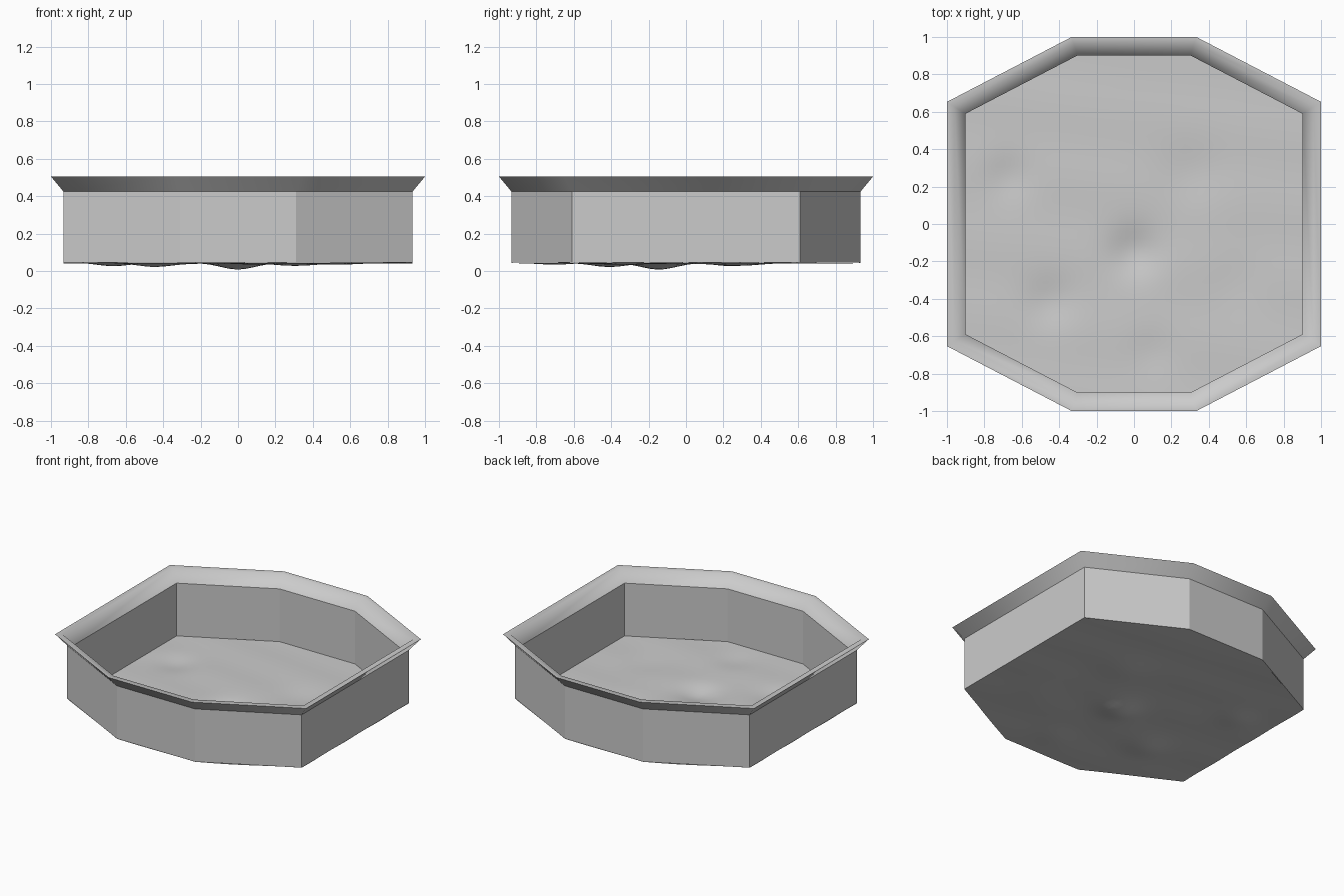
import bpy, bmesh
from math import radians, exp, sin
from mathutils import Vector

if "Cube" in bpy.data.objects:
    bpy.data.objects.remove(bpy.data.objects["Cube"])

# Stretched octagon outline at unit size, counter-clockwise
OCT = [(0.333, -1), (1, -0.653), (1, 0.653), (0.333, 1),
       (-0.333, 1), (-1, 0.653), (-1, -0.653), (-0.333, -1)]


def finish(bm, name):
    bmesh.ops.recalc_face_normals(bm, faces=bm.faces)
    mesh = bpy.data.meshes.new(name)
    bm.to_mesh(mesh)
    bm.free()
    ob = bpy.data.objects.new(name, mesh)
    bpy.context.collection.objects.link(ob)
    return ob


def sweep(name, profile):
    """Sweep an open (scale, z) profile around the octagon."""
    bm = bmesh.new()
    loops = [[bm.verts.new((x * s, y * s, z)) for x, y in OCT] for s, z in profile]
    for a, b in zip(loops, loops[1:]):
        for i in range(8):
            j = (i + 1) % 8
            bm.faces.new((a[i], a[j], b[j], b[i]))
    # orientation: profiles run outside-bottom -> over the top -> inside, or reverse
    return finish(bm, name)


def smooth(ob, degrees):
    bpy.ops.object.select_all(action='DESELECT')
    ob.select_set(True)
    bpy.context.view_layer.objects.active = ob
    bpy.ops.object.shade_smooth_by_angle(angle=radians(degrees))


# Side wall, thin shell with flat faces
sweep("wall", [(0.902, 0.425), (0.902, 0.045), (0.934, 0.045), (0.934, 0.425)])

# Flared rim with a narrow flat lip
rim = sweep("rim", [(0.934, 0.425), (1.0, 0.505), (0.96, 0.505), (0.902, 0.425)])
smooth(rim, 60)

# Uneven floor: grid trimmed to the octagon, with shallow dents (x, y, depth, radius)
DENTS = [(0.0, -0.15, 0.037, 0.13), (-0.45, -0.42, 0.020, 0.13),
         (-0.67, 0.25, 0.018, 0.12), (0.3, 0.25, 0.013, 0.16),
         (0.1, -0.68, 0.010, 0.12), (0.55, -0.3, 0.008, 0.15)]
bm = bmesh.new()
bmesh.ops.create_grid(bm, x_segments=48, y_segments=48, size=0.933)
for i in range(8):
    p, q = Vector((*OCT[i], 0)) * 0.933, Vector((*OCT[(i + 1) % 8], 0)) * 0.933
    outward = (q - p).cross(Vector((0, 0, 1)))
    bmesh.ops.bisect_plane(bm, geom=bm.verts[:] + bm.edges[:] + bm.faces[:],
                           plane_co=p, plane_no=outward, clear_outer=True)
for v in bm.verts:
    x, y = v.co.x, v.co.y
    z = 0.042 + 0.003 * sin(5 * x + 9 * y) * sin(7 * y - 3 * x)
    for dx, dy, depth, r in DENTS:
        z -= depth * exp(-((x - dx) ** 2 + (y - dy) ** 2) / (r * r))
    v.co.z = max(z, 0.0)
floor = finish(bm, "floor")
if floor.data.polygons[0].normal.z < 0:
    floor.data.flip_normals()
smooth(floor, 30)
